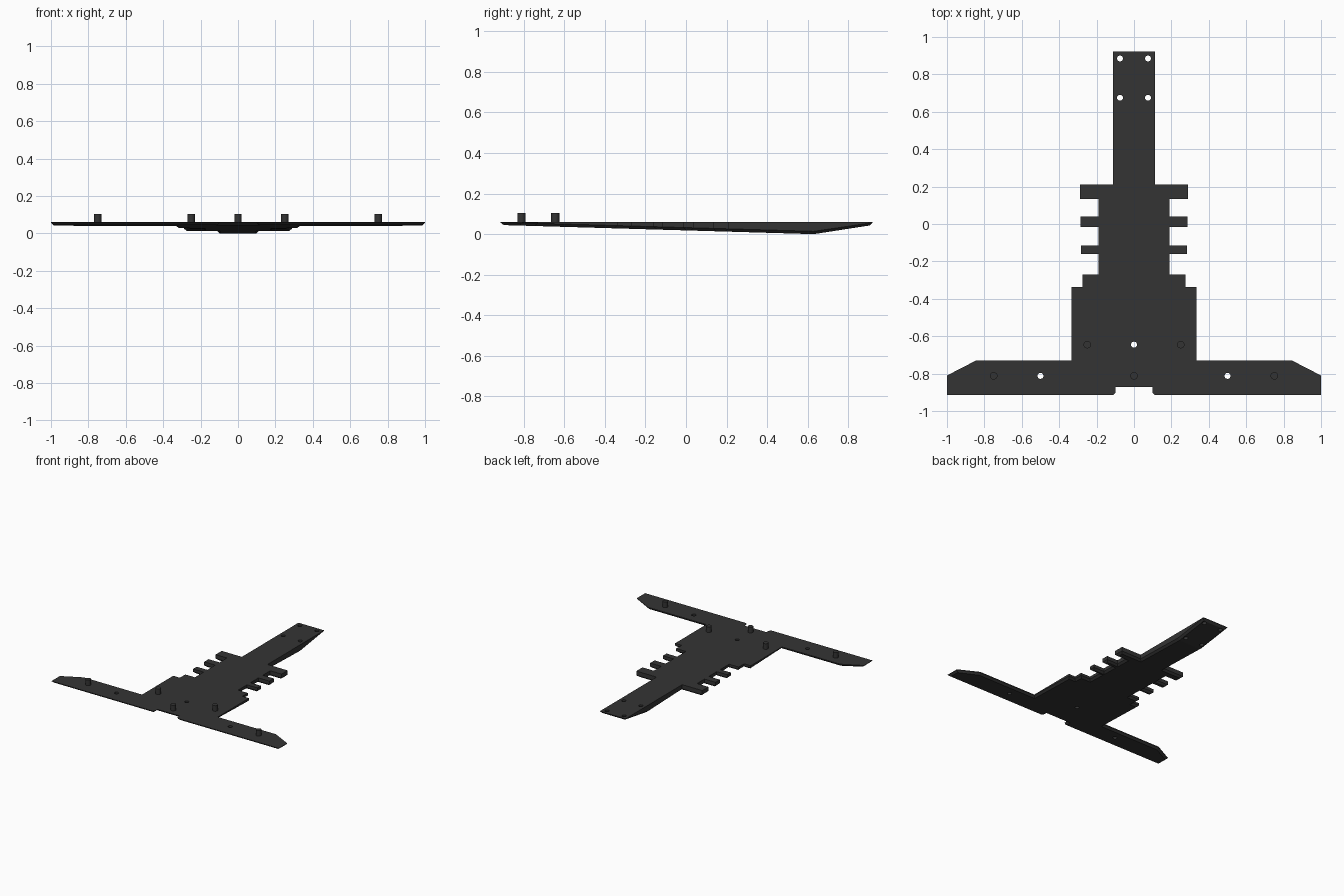
import bpy, bmesh
from mathutils import Vector

if "Cube" in bpy.data.objects:
    bpy.data.objects.remove(bpy.data.objects["Cube"])

TOP = 0.06
KINK = 0.63          # deepest point along the hull
BEVEL = 0.016

charcoal = bpy.data.materials.new("charcoal")
charcoal.diffuse_color = (0.034, 0.034, 0.034, 1)
charcoal.use_nodes = True
charcoal.node_tree.nodes["Principled BSDF"].inputs["Base Color"].default_value = charcoal.diffuse_color


def belly(y):
    """Height of the sloping underside."""
    if y < KINK:
        return 0.045 * (KINK - y) / (KINK + 0.915)
    return 0.045 * (y - KINK) / (0.92 - KINK)


def inset(points, d):
    """Offset a counter-clockwise outline inwards with mitred corners."""
    out = []
    for i, p in enumerate(points):
        a = (p - points[i - 1]).normalized()
        b = (points[(i + 1) % len(points)] - p).normalized()
        na, nb = Vector((-a.y, a.x)), Vector((-b.y, b.x))
        out.append(p + (na + nb) * d / (1 + na.dot(nb)))
    return out


def cylinder(name, x, y, radius, z0, z1):
    bpy.ops.mesh.primitive_cylinder_add(vertices=20, radius=radius, depth=z1 - z0,
                                        location=(x, y, (z0 + z1) / 2))
    ob = bpy.context.object
    ob.name = name
    ob.data.materials.append(charcoal)
    return ob


# Right half of the deck outline, from the rear notch round to the nose
half = [(0.098, -0.872), (0.098, -0.9), (0.113, -0.915),
        (1, -0.915), (1, -0.81), (0.845, -0.73), (0.333, -0.73), (0.333, -0.338)]
for y0, y1, x in [(-0.338, -0.27, 0.275), (-0.16, -0.115, 0.283),
                  (-0.015, 0.04, 0.287), (0.133, 0.21, 0.29)]:
    if y0 > -0.338:
        half.append((0.19, y0))
    half += [(x, y0), (x, y1)]
    half.append((0.19 if y1 < 0.2 else 0.113, y1))
half += [(0.113, KINK), (0.113, 0.921)]
outline = [Vector(p) for p in half] + [Vector((-x, y)) for x, y in reversed(half)]

# Deck: flat top, upright sides, bevelled rim and sloping belly
bm = bmesh.new()
low = inset(outline, BEVEL)
top = [bm.verts.new((p.x, p.y, TOP)) for p in outline]
rim = [bm.verts.new((p.x, p.y, min(belly(p.y) + 0.014, TOP - 0.003))) for p in outline]
bottom = [bm.verts.new((p.x, p.y, belly(p.y))) for p in low]
n = len(outline)
bm.faces.new(top)
for upper, lower in ((top, rim), (rim, bottom)):
    for i in range(n):
        j = (i + 1) % n
        bm.faces.new((upper[i], lower[i], lower[j], upper[j]))
k = len(half) - 2    # right kink corner, followed by the two nose corners
bm.faces.new(bottom[k:k + 4][::-1])
bm.faces.new((bottom[k + 3:] + bottom[:k + 1])[::-1])
bmesh.ops.recalc_face_normals(bm, faces=bm.faces)
mesh = bpy.data.meshes.new("deck")
bm.to_mesh(mesh)
bm.free()
mesh.materials.append(charcoal)
deck = bpy.data.objects.new("deck", mesh)
bpy.context.collection.objects.link(deck)

# Screw holes drilled right through
holes = [(0, -0.645)] + [(s * x, y) for s in (-1, 1)
                         for x, y in ((0.5, -0.812), (0.075, 0.675), (0.075, 0.885))]
for x, y in holes:
    cutter = cylinder("hole_cutter", x, y, 0.016, -0.1, 0.2)
    cutter.hide_render = True
    cutter.hide_set(True)
    drill = deck.modifiers.new("screw_hole", 'BOOLEAN')
    drill.operation = 'DIFFERENCE'
    drill.solver = 'EXACT'
    drill.object = cutter

# Locating pegs on the upper face
for x, y in [(-0.75, -0.812), (0, -0.812), (0.75, -0.812), (-0.25, -0.645), (0.25, -0.645)]:
    peg = cylinder("peg", x, y, 0.02, TOP - 0.005, 0.104)
    bpy.ops.object.shade_smooth_by_angle()
